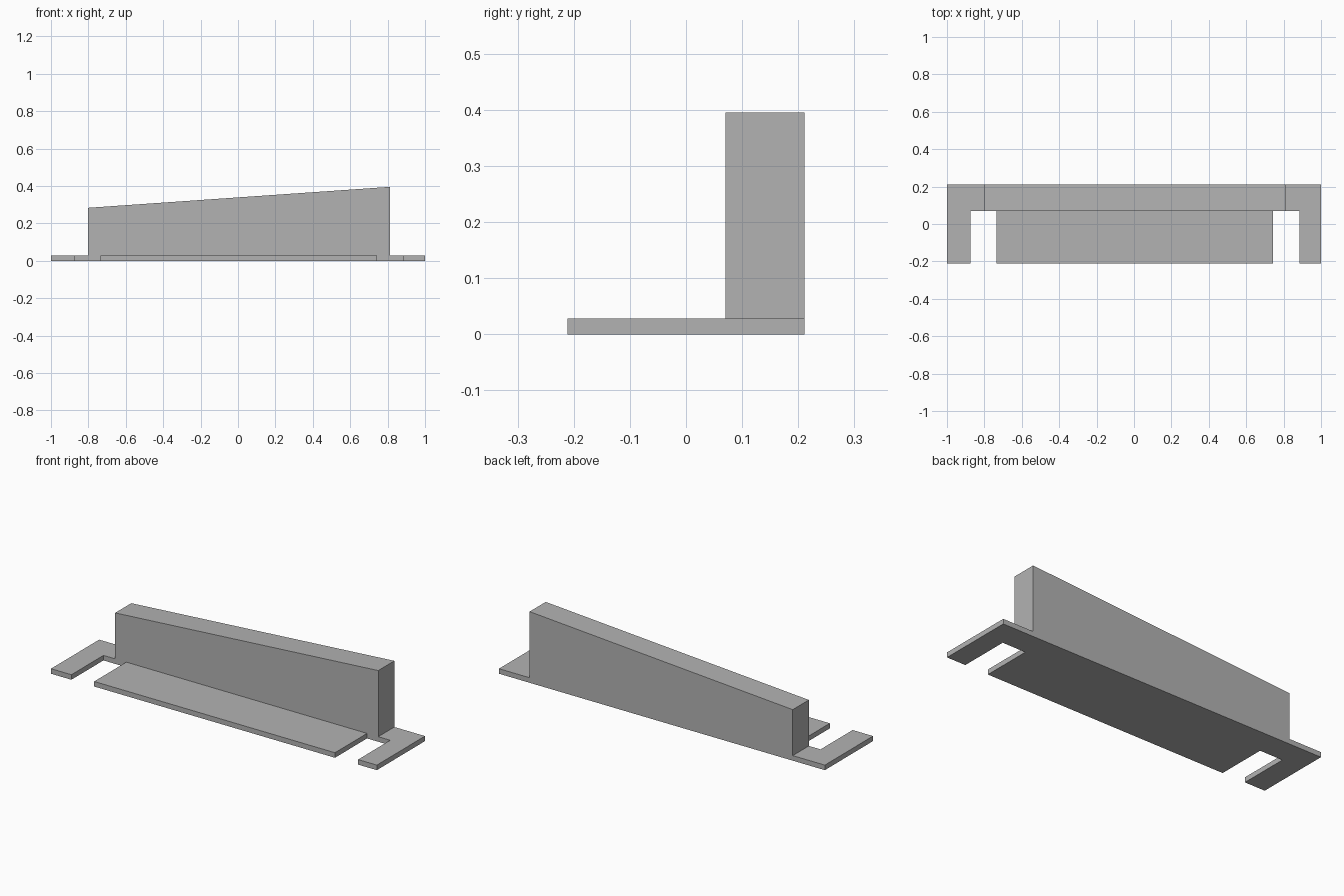
import bpy
import bmesh
from mathutils import Vector

cube = bpy.data.objects.get("Cube")
if cube:
    bpy.data.objects.remove(cube, do_unlink=True)

# Single grey finish
GREY = (0.45, 0.45, 0.45, 1.0)
grey = bpy.data.materials.new("plain_grey")
grey.use_nodes = True
grey.diffuse_color = GREY
grey.node_tree.nodes["Principled BSDF"].inputs["Base Color"].default_value = GREY


def extrude_profile(name, points, direction):
    """Fill an outline and extrude it into a closed solid."""
    bm = bmesh.new()
    face = bm.faces.new([bm.verts.new(p) for p in points])
    result = bmesh.ops.extrude_face_region(bm, geom=[face], use_keep_orig=True)
    moved = [v for v in result["geom"] if isinstance(v, bmesh.types.BMVert)]
    bmesh.ops.translate(bm, verts=moved, vec=Vector(direction))
    bmesh.ops.recalc_face_normals(bm, faces=bm.faces)
    mesh = bpy.data.meshes.new(name)
    bm.to_mesh(mesh)
    bm.free()
    mesh.materials.append(grey)
    obj = bpy.data.objects.new(name, mesh)
    bpy.context.collection.objects.link(obj)
    return obj


FRONT, WALL_FRONT, BACK = -0.211, 0.07, 0.211
THICK = 0.028

# Base plate with two slots open to the front
outline = [(-1, BACK), (-1, FRONT)]
for left, right in ((-0.875, -0.735), (0.743, 0.885)):
    outline += [(left, FRONT), (left, WALL_FRONT),
                (right, WALL_FRONT), (right, FRONT)]
outline += [(1, FRONT), (1, BACK)]
extrude_profile("base_plate", [(x, y, 0) for x, y in outline], (0, 0, THICK))

# Upright wall with a sloping top, rising towards the left
wall = [(-0.803, THICK), (0.812, THICK), (0.812, 0.395), (-0.803, 0.283)]
extrude_profile("sloped_wall", [(x, WALL_FRONT, z) for x, z in wall],
                (0, BACK - WALL_FRONT, 0))
